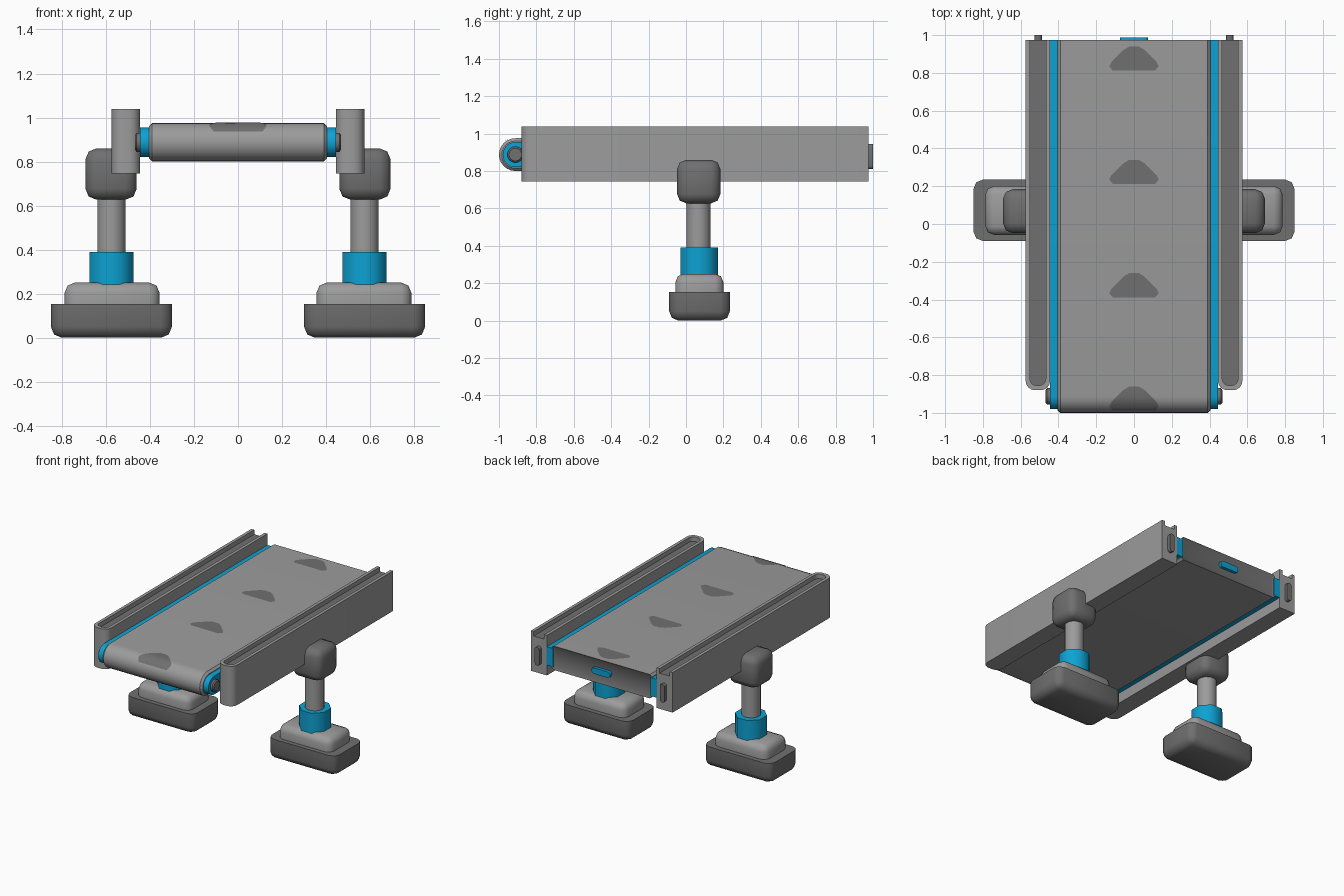
import bpy, bmesh, math
from mathutils import Vector

if "Cube" in bpy.data.objects:
    bpy.data.objects.remove(bpy.data.objects["Cube"])


def material(name, rgb):
    m = bpy.data.materials.new(name)
    m.diffuse_color = (*rgb, 1)
    m.use_nodes = True
    m.node_tree.nodes["Principled BSDF"].inputs["Base Color"].default_value = m.diffuse_color
    return m


LIGHT = material("light grey", (0.33, 0.33, 0.33))
DARK = material("dark grey", (0.16, 0.16, 0.16))
BLUE = material("blue", (0.004, 0.36, 0.65))


def finish(name, bm, mats, mirror=False, angle=35):
    bmesh.ops.recalc_face_normals(bm, faces=bm.faces[:])
    me = bpy.data.meshes.new(name)
    bm.to_mesh(me)
    bm.free()
    for m in mats:
        me.materials.append(m)
    me.shade_smooth()
    me.set_sharp_from_angle(angle=math.radians(angle))
    ob = bpy.data.objects.new(name, me)
    bpy.context.collection.objects.link(ob)
    if mirror:
        ob.modifiers.new("mirror", 'MIRROR').use_mirror_merge = False
    return ob


def loft(rings):
    """Skin closed rings of points and cap both ends."""
    bm = bmesh.new()
    vs = [[bm.verts.new(p) for p in r] for r in rings]
    n = len(vs[0])
    for a, b in zip(vs, vs[1:]):
        for i in range(n):
            j = (i + 1) % n
            bm.faces.new((a[i], a[j], b[j], b[i]))
    bm.faces.new(vs[0][::-1])
    bm.faces.new(vs[-1])
    return bm


def box(lo, hi, bevel, keep=lambda e: True, seg=2):
    """Box between two corners, rounded on the edges chosen by keep."""
    bm = bmesh.new()
    bmesh.ops.create_cube(bm, size=1)
    for v in bm.verts:
        v.co = [(a + b) / 2 + c * (b - a) for a, b, c in zip(lo, hi, v.co)]
    edges = [e for e in bm.edges if keep(e)]
    bmesh.ops.bevel(bm, geom=edges, offset=bevel, segments=seg, profile=0.5, affect='EDGES')
    return bm


def pillar(cx, cy, r, z0, z1, n):
    ring = [(cx + r * math.cos(2 * math.pi * (i + .5) / n) / math.cos(math.pi / n),
             cy + r * math.sin(2 * math.pi * (i + .5) / n) / math.cos(math.pi / n)) for i in range(n)]
    return loft([[(x, y, z) for x, y in ring] for z in (z0, z1)])


# Conveyor belt: half-stadium profile swept across x
CY, CZ, R, BACK = -0.9125, 0.8875, 0.0875, 0.975


def belt_ring(x, r):
    arc = [math.radians(90 + 15 * i) for i in range(13)]
    pts = [(BACK, CZ + r)] + [(CY + r * math.cos(a), CZ + r * math.sin(a)) for a in arc] + [(BACK, CZ - r)]
    return [(x, y, z) for y, z in pts]


bm = loft([belt_ring(-.405, R - .015), belt_ring(-.39, R), belt_ring(.39, R), belt_ring(.405, R - .015)])
bmesh.ops.recalc_face_normals(bm, faces=bm.faces[:])
rear = [f for f in bm.faces if f.normal.y > .9 and f.calc_center_median().y > .9]
for f in rear:
    f.material_index = 1
bmesh.ops.inset_region(bm, faces=rear, thickness=.018, depth=-.01)
finish("conveyor_belt", bm, [LIGHT, DARK])

# Blue side strips and roller hubs
finish("belt_side_strip", loft([belt_ring(.395, .0675), belt_ring(.446, .0675)]), [BLUE], True)
hub = [[(x, CY + r * math.cos(a * math.pi / 8), CZ + r * math.sin(a * math.pi / 8)) for a in range(16)]
       for x, r in ((.44, .043), (.46, .043), (.468, .034))]
finish("roller_hub", loft(hub), [DARK], True)

# Arrow plates that follow the top of the belt
half = [(.025, 0), (.055, -.018), (.12, -.083), (.131, -.105), (.112, -.128)]
shape = half + [(-x, y) for x, y in reversed(half)]
for k in range(4):
    peak = .94 - .6 * k
    bm = bmesh.new()
    bm.faces.new([bm.verts.new((x, peak + y, 0)) for x, y in reversed(shape)])
    for y in (CY, -.935, -.955, -.97, -.98):
        bmesh.ops.bisect_plane(bm, geom=bm.verts[:] + bm.edges[:] + bm.faces[:],
                               plane_co=(0, y, 0), plane_no=(0, 1, 0))
    for v in bm.verts:
        d = min(0, v.co.y - CY)
        v.co.z = CZ + math.sqrt((R + .003) ** 2 - d * d)
    ob = finish("belt_arrow", bm, [DARK])
    if ob.data.polygons[0].normal.z < 0:
        ob.data.flip_normals()

# Rear latch on the belt end
finish("rear_latch", box((-.075, .95, CZ - .022), (.075, .987, CZ + .022), .02,
                         lambda e: abs(e.verts[0].co.y - e.verts[1].co.y) > .01, 4), [BLUE], angle=50)


# Side rails with a top groove that is open at the back
def rail_outline(x0, x1, front, r):
    pts = [(x0, BACK)]
    for cx, start in ((x0 + r, 180), (x1 - r, 270)):
        for i in range(5):
            a = math.radians(start + 22.5 * i)
            pts.append((cx + r * math.cos(a), front + r + r * math.sin(a)))
    return pts + [(x1, BACK)]


Z0, Z1, FLOOR = .745, 1.038, 1.005
bm = bmesh.new()
outer = rail_outline(.444, .574, -.88, .05)
inner = rail_outline(.467, .551, -.855, .035)
rows = [[bm.verts.new((x, y, z)) for x, y in pts]
        for pts, z in ((outer, Z0), (outer, Z1), (inner, Z1), (inner, FLOOR))]
for a, b in zip(rows, rows[1:]):
    for i in range(len(a) - 1):
        bm.faces.new((a[i], a[i + 1], b[i + 1], b[i]))
bm.faces.new(rows[0])
bm.faces.new([r[0] for r in rows] + [r[-1] for r in reversed(rows)])
bm.faces.new(rows[3]).material_index = 1
finish("side_rail", bm, [LIGHT, DARK], True)

# Rounded plug on each rail end
finish("rail_end_plug", box((.488, .95, .81), (.526, 1.0, .945), .0185,
                            lambda e: abs(e.verts[0].co.y - e.verts[1].co.y) > .01, 4), [DARK], True, 50)

# Legs: foot, step, collar, post and bracket
LX, LY = .575, .07
finish("foot_base", box((.3, -.09, 0), (.85, .235, .153), .05,
                        lambda e: min(v.co.z for v in e.verts) < .1), [DARK], True, 50)
finish("foot_step", box((.357, -.057, .15), (.787, .2, .25), .045,
                        lambda e: max(v.co.z for v in e.verts) > .2), [LIGHT], True, 50)
finish("leg_collar", pillar(LX, LY, .1, .22, .39, 8), [BLUE], True, 50)
finish("leg_post", pillar(LX, LY - .003, .063, .35, .66, 12), [LIGHT], True)
finish("leg_bracket", box((.46, -.048, .627), (.693, .184, .86), .05), [DARK], True, 50)
